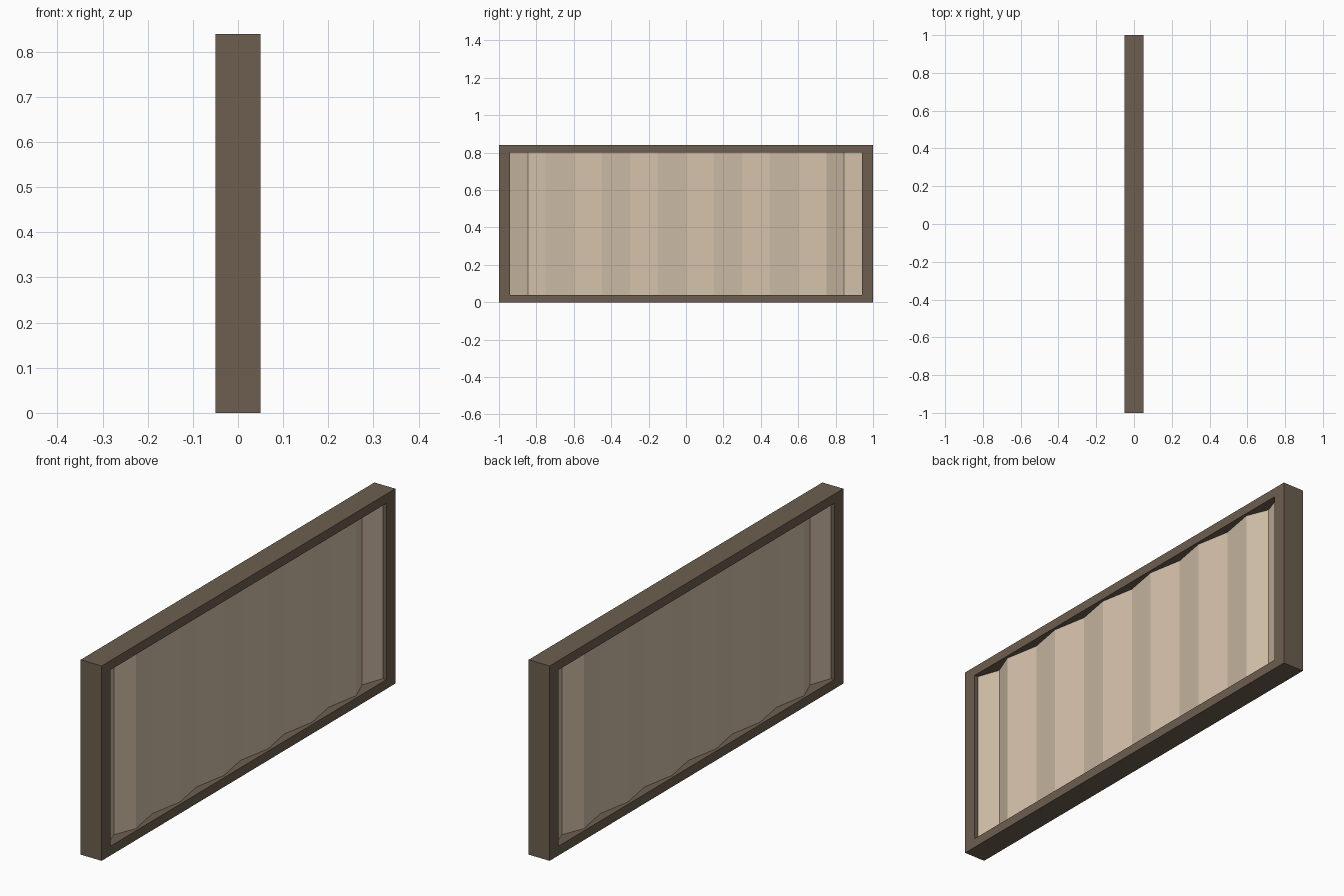
import bpy
import bmesh

cube = bpy.data.objects.get("Cube")
if cube:
    bpy.data.objects.remove(cube, do_unlink=True)


def material(name, rgb):
    mat = bpy.data.materials.new(name)
    mat.use_nodes = True
    colour = (*rgb, 1.0)
    mat.diffuse_color = colour
    mat.node_tree.nodes["Principled BSDF"].inputs["Base Color"].default_value = colour
    return mat


frame_brown = material("dark brown", (0.152, 0.114, 0.078))
panel_beige = material("warm beige", (0.65, 0.53, 0.40))


def finish(bm, name, mat):
    bmesh.ops.recalc_face_normals(bm, faces=bm.faces)
    mesh = bpy.data.meshes.new(name)
    bm.to_mesh(mesh)
    bm.free()
    mesh.materials.append(mat)
    obj = bpy.data.objects.new(name, mesh)
    bpy.context.collection.objects.link(obj)
    return obj


def rectangle(y, low, high):
    return [(-y, low), (y, low), (y, high), (-y, high)]


DEPTH, HEIGHT = 0.05, 0.84
INNER_Y, INNER_LOW, INNER_HIGH = 0.94, 0.04, 0.80

# Frame: rectangular ring with depth
bm = bmesh.new()
rings = [[bm.verts.new((x, y, z)) for y, z in loop]
         for x in (DEPTH, -DEPTH)
         for loop in (rectangle(1, 0, HEIGHT),
                      rectangle(INNER_Y, INNER_LOW, INNER_HIGH))]
outer_a, inner_a, outer_b, inner_b = rings
for p, q in ((outer_a, inner_a), (inner_a, inner_b),
             (inner_b, outer_b), (outer_b, outer_a)):
    for i in range(4):
        j = (i + 1) % 4
        bm.faces.new((p[i], p[j], q[j], q[i]))
finish(bm, "frame", frame_brown)


def pleated_slab(name, profile):
    """Extrude a (y, half thickness) profile, mirrored across x = 0."""
    outline = [(x, y) for y, x in profile]
    outline += [(-x, y) for y, x in reversed(profile) if x > 0]
    bm = bmesh.new()
    face = bm.faces.new([bm.verts.new((x, y, INNER_LOW)) for x, y in outline])
    result = bmesh.ops.extrude_face_region(bm, geom=[face], use_keep_orig=True)
    top = [v for v in result["geom"] if isinstance(v, bmesh.types.BMVert)]
    bmesh.ops.translate(bm, verts=top, vec=(0, 0, INNER_HIGH - INNER_LOW))
    return finish(bm, name, panel_beige)


# Pleated panel: alternating ridges and valleys, pinched at both ends
PINCH = 0.845
RIDGE, VALLEY, END = 0.038, 0.011, 0.033
pleats = [(0.15 * i, RIDGE if i % 2 else VALLEY) for i in range(-5, 6)]
pleated_slab("pleated_panel", [(-PINCH, 0)] + pleats + [(PINCH, 0)])

# End wedges that flare out to the frame
for side, label in ((1, "back"), (-1, "front")):
    pleated_slab(label + "_end_wedge", [(side * PINCH, 0), (side * INNER_Y, END)])
